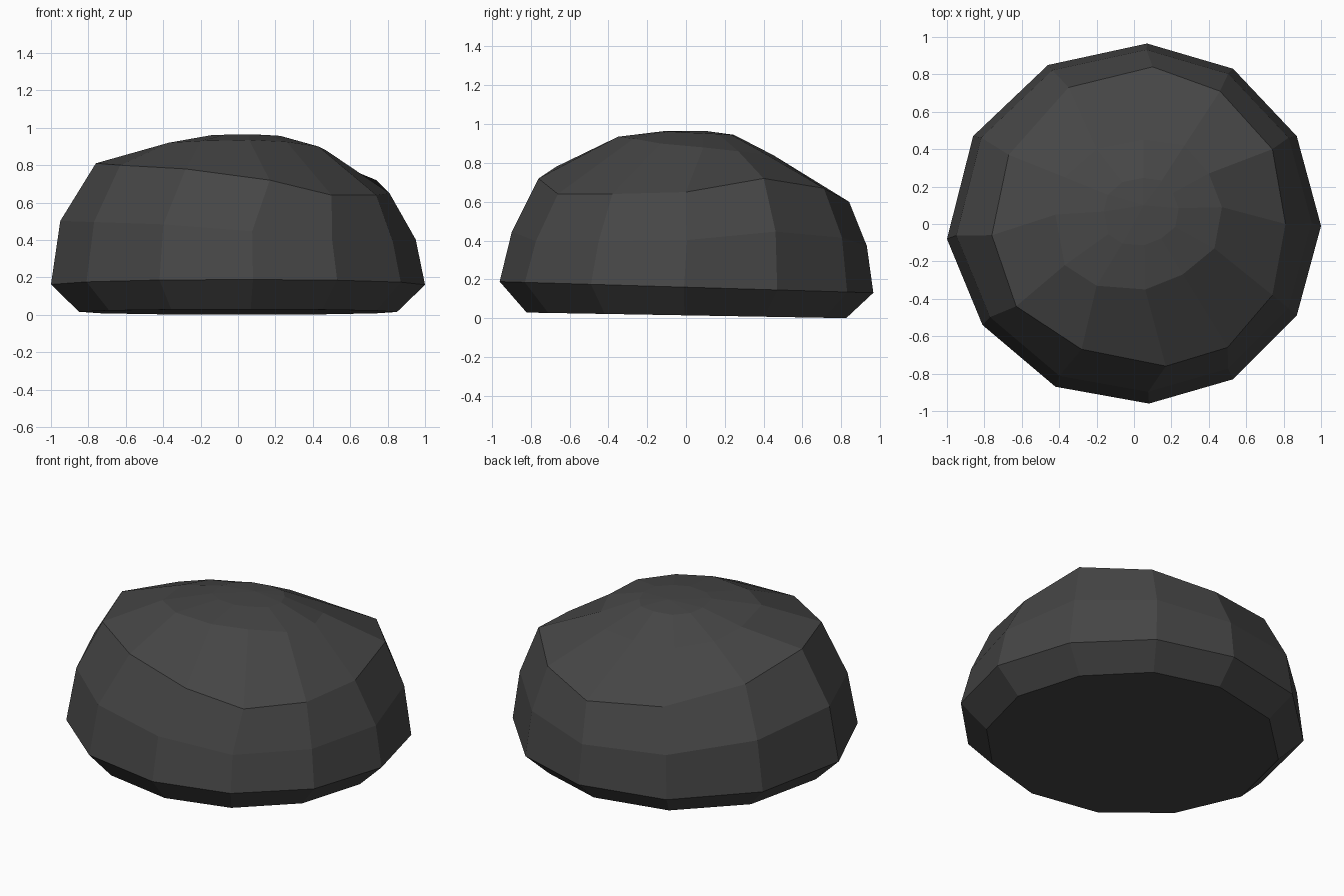
import bpy, bmesh

if "Cube" in bpy.data.objects:
    bpy.data.objects.remove(bpy.data.objects["Cube"])

# Plan outlines, counter-clockwise from +x
rim = [(1, -.01), (.87, .47), (.53, .83), (.07, .965), (-.46, .85), (-.86, .47),
       (-1, -.08), (-.81, -.54), (-.42, -.87), (.08, -.96), (.53, -.83), (.87, -.49)]
shoulder = [(.81, 0, .65), (.74, .4, .72), (.46, .71, .67), (.1, .84, .6),
            (-.35, .73, .64), (-.67, .37, .73), (-.76, -.06, .81), (-.63, -.44, .8),
            (-.28, -.67, .78), (.17, -.76, .72), (.5, -.66, .64), (.74, -.38, .64)]
crown = [(.47, .09, .88), (.4, .27, .86), (.27, .42, .84), (.05, .45, .84),
         (-.2, .4, .84), (-.37, .25, .87), (-.42, .05, .9), (-.37, -.22, .92),
         (-.2, -.33, .93), (.06, -.35, .935), (.26, -.27, .925), (.43, -.13, .9)]
peak = (.05, .1, .965)

# Stacked rings from the base to the top
base = [(x * .85, y * .855, .015 - .015 * y) for x, y in rim]
widest = [(x, y, .16 - .03 * y) for x, y in rim]
wall = [(x * .95, y * .95 + .015, s[2] * .62) for (x, y), s in zip(rim, shoulder)]
cap = [(.05 + (x - .05) * .45, .08 + (y - .08) * .45, .963 + (z - .93) * .2)
       for x, y, z in crown]

bm = bmesh.new()
rings = [[bm.verts.new(p) for p in ring]
         for ring in (base, widest, wall, shoulder, crown, cap)]
n = len(rim)
for low, high in zip(rings, rings[1:]):
    for i in range(n):
        j = (i + 1) % n
        bm.faces.new((low[i], low[j], high[j], high[i]))
bm.faces.new(rings[0][::-1])
top = bm.verts.new(peak)
for i in range(n):
    bm.faces.new((rings[-1][i], rings[-1][(i + 1) % n], top))
bmesh.ops.recalc_face_normals(bm, faces=bm.faces)

# Faceted boulder
mesh = bpy.data.meshes.new("boulder")
bm.to_mesh(mesh)
bm.free()
rock = bpy.data.objects.new("boulder", mesh)
bpy.context.collection.objects.link(rock)
mat = bpy.data.materials.new("dark_stone")
mat.diffuse_color = (.06, .06, .06, 1)
mat.use_nodes = True
mat.node_tree.nodes["Principled BSDF"].inputs["Base Color"].default_value = mat.diffuse_color
mesh.materials.append(mat)
